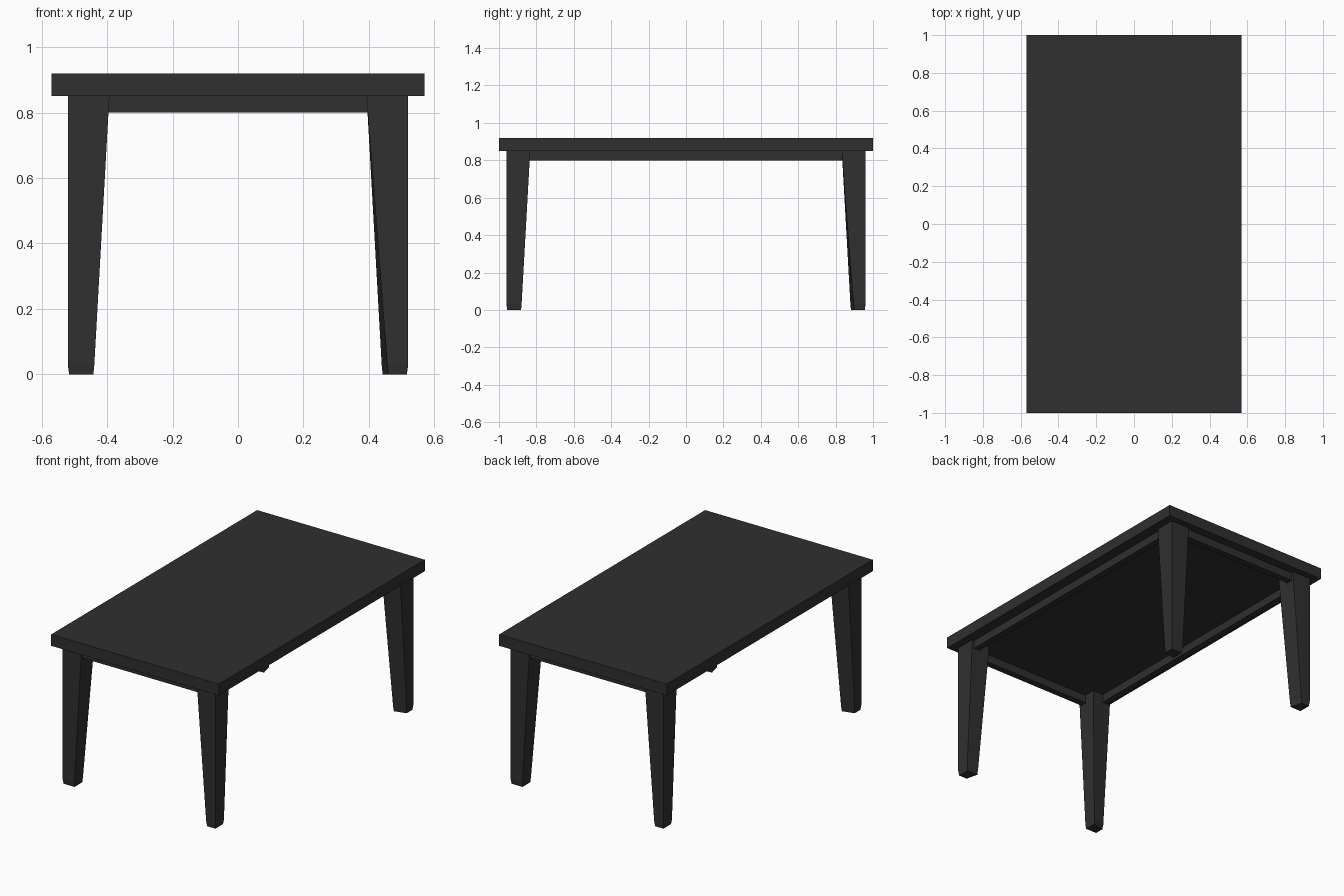
import bpy, bmesh

if "Cube" in bpy.data.objects:
    bpy.data.objects.remove(bpy.data.objects["Cube"])

black = bpy.data.materials.new("charcoal black")
black.diffuse_color = (0.029, 0.029, 0.029, 1)
black.use_nodes = True
black.node_tree.nodes["Principled BSDF"].inputs["Base Color"].default_value = black.diffuse_color


def loft(name, rings):
    """Closed solid through rings of (x, y, z) points, bottom to top."""
    bm = bmesh.new()
    loops = [[bm.verts.new(p) for p in ring] for ring in rings]
    n = len(loops[0])
    bm.faces.new(loops[0])
    bm.faces.new(loops[-1])
    for a, b in zip(loops, loops[1:]):
        for i in range(n):
            j = (i + 1) % n
            bm.faces.new((a[i], a[j], b[j], b[i]))
    bmesh.ops.recalc_face_normals(bm, faces=bm.faces)
    mesh = bpy.data.meshes.new(name)
    bm.to_mesh(mesh)
    bm.free()
    mesh.materials.append(black)
    obj = bpy.data.objects.new(name, mesh)
    bpy.context.collection.objects.link(obj)
    return obj


def box(name, x0, x1, y0, y1, z0, z1):
    return loft(name, [[(x0, y0, z), (x1, y0, z), (x1, y1, z), (x0, y1, z)]
                       for z in (z0, z1)])


# Table top
box("table_top", -0.57, 0.57, -1, 1, 0.85, 0.92)

# Apron rails between the legs
for side, s in (("right", 1), ("left", -1)):
    x0, x1 = sorted((s * 0.465, s * 0.505))
    box(side + "_rail", x0, x1, -0.88, 0.88, 0.80, 0.85)
for side, s in (("back", 1), ("front", -1)):
    y0, y1 = sorted((s * 0.905, s * 0.945))
    box(side + "_rail", -0.44, 0.44, y0, y1, 0.80, 0.85)

# Tapered legs: straight outside, sloping inside, with a slightly skewed foot.
# Depths are measured inward from the outer corner (0.52, 0.96).
for name, sx, sy in (("front_right_leg", 1, -1), ("front_left_leg", -1, -1),
                     ("back_right_leg", 1, 1), ("back_left_leg", -1, 1)):
    turned = sx * sy < 0

    def ring(z, inset, w, narrow):
        wx, wy = (narrow, w) if turned else (w, narrow)
        pts = [(inset, inset), (wx, inset), (w, w), (inset, wy)]
        return [(sx * (0.52 - a), sy * (0.96 - b), z) for a, b in pts]

    loft(name, [ring(0, 0.004, 0.078, 0.06),
                ring(0.03, 0, 0.081, 0.064),
                ring(0.85, 0, 0.127, 0.127)])
